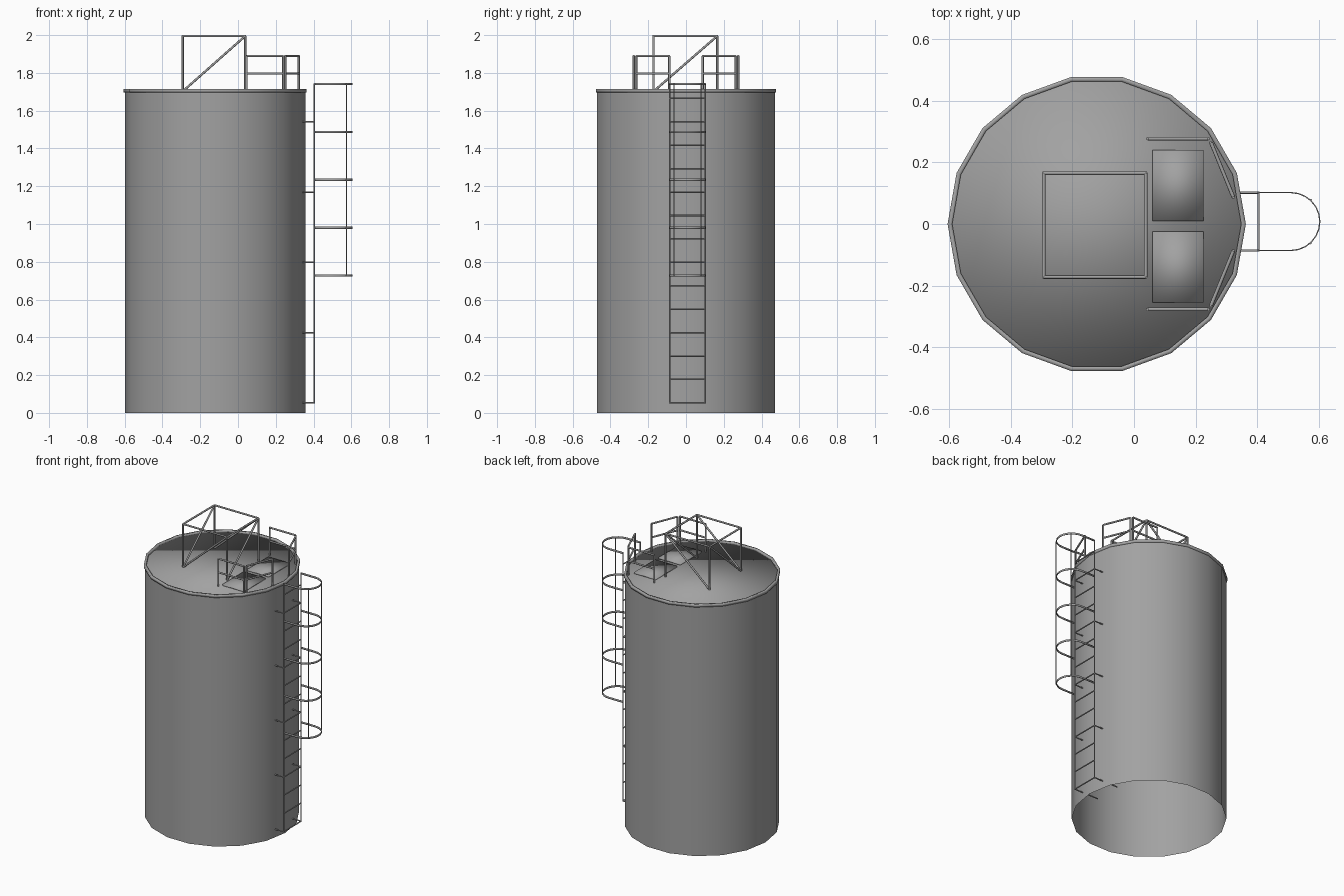
import bpy, bmesh, math
from mathutils import Vector, Matrix

if "Cube" in bpy.data.objects:
    bpy.data.objects.remove(bpy.data.objects["Cube"])

CX, SIDES = -0.121, 18
ROOF = 1.702

# Dark grey painted steel
STEEL = bpy.data.materials.new("dark_grey_steel")
STEEL.diffuse_color = (0.36, 0.36, 0.36, 1)
STEEL.use_nodes = True
STEEL.node_tree.nodes["Principled BSDF"].inputs["Base Color"].default_value = STEEL.diffuse_color


def finish(name, bm, smooth=None):
    bmesh.ops.recalc_face_normals(bm, faces=bm.faces)
    me = bpy.data.meshes.new(name)
    bm.to_mesh(me)
    bm.free()
    me.materials.append(STEEL)
    ob = bpy.data.objects.new(name, me)
    bpy.context.collection.objects.link(ob)
    if smooth:
        bpy.ops.object.select_all(action='DESELECT')
        ob.select_set(True)
        bpy.context.view_layer.objects.active = ob
        bpy.ops.object.shade_smooth_by_angle(angle=math.radians(smooth))
    return ob


def bars(name, segments, r, sides=8):
    """One object made of straight round bars between point pairs."""
    bm = bmesh.new()
    for a, b in segments:
        a, b = Vector(a), Vector(b)
        d = b - a
        mat = Matrix.Translation((a + b) / 2) @ d.to_track_quat('Z', 'Y').to_matrix().to_4x4()
        bmesh.ops.create_cone(bm, cap_ends=True, segments=sides, radius1=r, radius2=r,
                              depth=d.length, matrix=mat)
    return finish(name, bm, 50)


def lathe(profile, closed=False):
    """Revolve (radius, z) points around the tank axis."""
    bm = bmesh.new()
    rings = [[bm.verts.new((CX + r * math.cos(t), r * math.sin(t), z))
              for t in (2 * math.pi * i / SIDES for i in range(SIDES))] for r, z in profile]
    pairs = list(zip(rings, rings[1:]))
    if closed:
        pairs.append((rings[-1], rings[0]))
    for a, b in pairs:
        for i in range(SIDES):
            j = (i + 1) % SIDES
            bm.faces.new((a[i], a[j], b[j], b[i]))
    return bm, rings


# Tank shell, open underneath, with flat roof, softly shaded across the roof edge
bm, rings = lathe([(0.478, 0), (0.478, 1.69), (0.478, ROOF)])
bm.faces.new(rings[-1])
finish("tank_shell", bm, 179)

# Rim band around the roof edge
bm, _ = lathe([(0.469, 1.697), (0.484, 1.697), (0.484, 1.715), (0.469, 1.715)], True)
finish("roof_rim", bm, 179)

# Two hatch plates on the roof
for side, y in (("back", 0.125), ("front", -0.14)):
    bm = bmesh.new()
    bmesh.ops.create_cube(bm, size=1, matrix=Matrix.Translation((0.1425, y, 1.705))
                          @ Matrix.Diagonal((0.165, 0.23, 0.01, 1)))
    finish(side + "_hatch_plate", bm, 179)

# Braced square frame
x0, x1, y0, y1, zt = -0.293, 0.038, -0.172, 0.165, 1.995
corners = [(x0, y0), (x1, y0), (x1, y1), (x0, y1)]
seg = []
for i, c in enumerate(corners):
    n = corners[(i + 1) % 4]
    seg += [((*c, ROOF), (*c, zt)), ((*c, zt), (*n, zt))]
for y in (y0, y1):
    seg.append(((x0, y, ROOF), (x1, y, zt)))
for x in (x0, x1):
    seg.append(((x, y0, ROOF), (x, y1, zt)))
bars("roof_frame", seg, 0.006)

# Guard rails: a straight and an angled panel on each side of the ladder exit
for side, s in (("back", 1), ("front", -1)):
    for kind, a, b in (("straight", (0.045, 0.277), (0.24, 0.277)),
                       ("angled", (0.25, 0.264), (0.322, 0.088))):
        a, b = (a[0], s * a[1]), (b[0], s * b[1])
        seg = [((*p, ROOF), (*p, 1.89)) for p in (a, b)]
        seg += [((*a, z), (*b, z)) for z in (1.797, 1.89)]
        bars(f"{side}_{kind}_guard_rail", seg, 0.006)

# Ladder: rails, rungs and wall brackets running into the shell
LX, LY, HW = 0.404, 0.008, 0.094
sides = (LY - HW, LY + HW)
bars("ladder_rails", [((LX, y, 0.05), (LX, y, 1.745)) for y in sides], 0.004)
rungs = [0.053 + 0.124 * i for i in range(14)]
bars("ladder_rungs", [((LX, sides[0], z), (LX, sides[1], z)) for z in rungs], 0.004)
bars("ladder_brackets", [((0.22, y, z), (LX, y, z)) for z in rungs[::3] for y in sides], 0.004)

# Safety cage: flat U-shaped hoops and two vertical strips
path = [(LX, LY - HW)]
path += [(0.509 + HW * math.cos(t), LY + HW * math.sin(t))
         for t in (math.radians(-90 + 15 * i) for i in range(13))]
path.append((LX, LY + HW))
bm = bmesh.new()
for k in range(5):
    z = 0.727 + 0.2535 * k
    lo, hi = [[bm.verts.new((x, y, z + h)) for x, y in path] for h in (-0.006, 0.006)]
    for i in range(len(path) - 1):
        bm.faces.new((lo[i], lo[i + 1], hi[i + 1], hi[i]))
hoops = finish("cage_hoops", bm, 30)
mod = hoops.modifiers.new("thickness", 'SOLIDIFY')
mod.thickness = 0.004
mod.offset = 0
bars("cage_strips", [((0.574, LY + s * 0.071, 0.725), (0.574, LY + s * 0.071, 1.745))
                     for s in (-1, 1)], 0.003)
